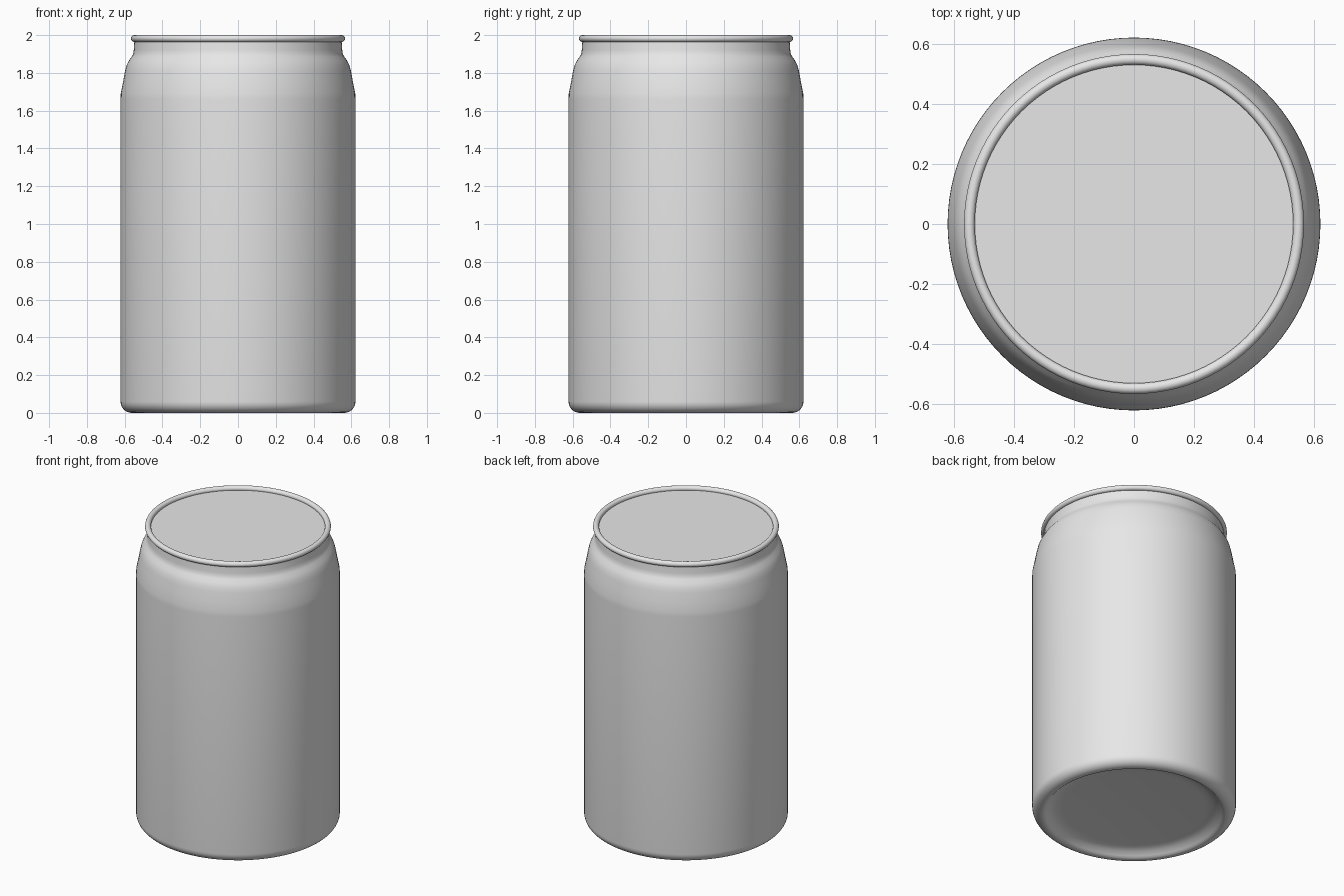
import bpy
import bmesh
from math import sin, cos, pi, radians

if "Cube" in bpy.data.objects:
    bpy.data.objects.remove(bpy.data.objects["Cube"], do_unlink=True)

SEGMENTS = 96

metal = bpy.data.materials.new("plain grey metal")
metal.use_nodes = True
grey = (0.8, 0.8, 0.8, 1.0)
metal.diffuse_color = grey
metal.node_tree.nodes["Principled BSDF"].inputs["Base Color"].default_value = grey


def arc(cx, cz, rx, rz, start, end, steps):
    """Profile points (radius, height) along an elliptical arc, in degrees."""
    angles = [radians(start + (end - start) * i / steps) for i in range(steps + 1)]
    return [(cx + rx * cos(a), cz + rz * sin(a)) for a in angles]


def lathe(name, profile, closed=False):
    """Turn a profile around the z axis into a smooth solid."""
    bm = bmesh.new()
    verts = [bm.verts.new((r, 0, z)) for r, z in profile]
    pairs = list(zip(verts, verts[1:]))
    if closed:
        pairs.append((verts[-1], verts[0]))
    edges = [bm.edges.new(p) for p in pairs]
    bmesh.ops.spin(bm, geom=verts + edges, cent=(0, 0, 0), axis=(0, 0, 1),
                   angle=2 * pi, steps=SEGMENTS)
    bmesh.ops.remove_doubles(bm, verts=bm.verts, dist=0.0001)
    bmesh.ops.recalc_face_normals(bm, faces=bm.faces)
    mesh = bpy.data.meshes.new(name)
    bm.to_mesh(mesh)
    bm.free()
    mesh.materials.append(metal)
    obj = bpy.data.objects.new(name, mesh)
    bpy.context.collection.objects.link(obj)
    bpy.ops.object.select_all(action="DESELECT")
    obj.select_set(True)
    bpy.context.view_layer.objects.active = obj
    bpy.ops.object.shade_smooth_by_angle(angle=radians(35))
    return obj


# Body: hollowed base, rounded foot, straight wall, tapered shoulder, neck
base = [(0, 0.045), (0.44, 0.045), (0.48, 0.041), (0.51, 0.03), (0.535, 0.012)]
foot = arc(0.562, 0.06, 0.06, 0.06, -105, 0, 8)
shoulder = [(0.622, 1.66), (0.621, 1.69), (0.609, 1.75), (0.598, 1.81),
            (0.59, 1.84), (0.578, 1.865), (0.563, 1.885), (0.555, 1.9),
            (0.552, 1.92)]
neck = [(0.549, 1.965), (0, 1.965)]
lathe("can_body", base + foot + shoulder + neck)

# Rolled rim around the top
lathe("top_rim", arc(0.549, 1.982, 0.018, 0.018, 0, 345, 23), closed=True)

# Flat lid just below the rim
lathe("lid", [(0, 1.955), (0.538, 1.955), (0.538, 1.976), (0, 1.976)])
